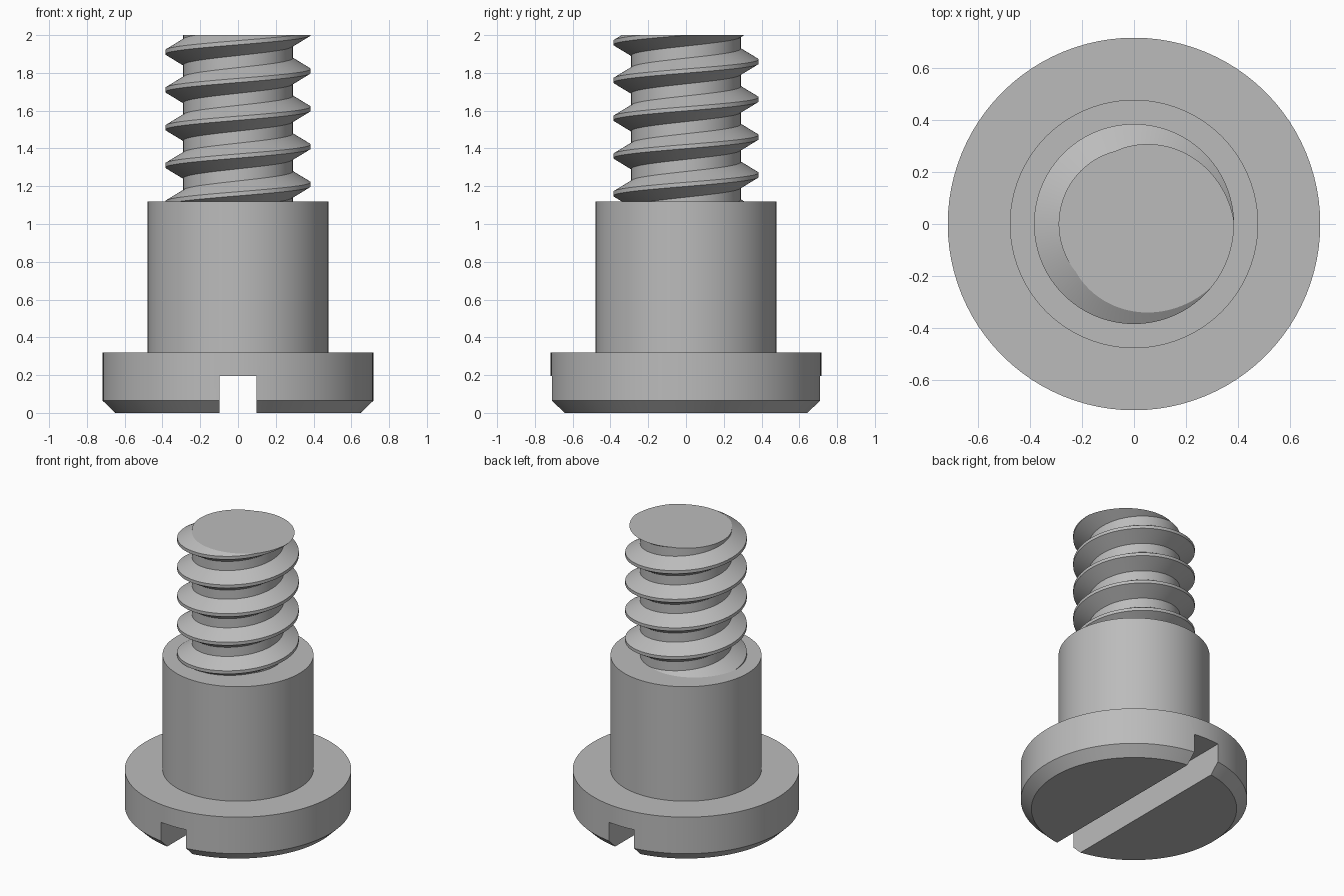
import bpy, bmesh
from math import sin, cos, pi, radians

cube = bpy.data.objects.get("Cube")
if cube:
    bpy.data.objects.remove(cube)

steel = bpy.data.materials.new("grey steel")
steel.use_nodes = True
GREY = (0.5, 0.5, 0.5, 1)
steel.diffuse_color = GREY
steel.node_tree.nodes["Principled BSDF"].inputs["Base Color"].default_value = GREY

SIDES = 96
SHANK_TOP, TOP = 1.12, 2.0


def make_object(name, bm):
    bmesh.ops.recalc_face_normals(bm, faces=bm.faces)
    mesh = bpy.data.meshes.new(name)
    bm.to_mesh(mesh)
    bm.free()
    mesh.materials.append(steel)
    obj = bpy.data.objects.new(name, mesh)
    bpy.context.collection.objects.link(obj)
    return obj


def smooth(obj):
    bpy.ops.object.select_all(action='DESELECT')
    obj.select_set(True)
    bpy.context.view_layer.objects.active = obj
    bpy.ops.object.shade_smooth_by_angle(angle=radians(25))


# Head with chamfered rim, and plain shank, turned from one profile
profile = [(0.65, 0), (0.717, 0.065), (0.717, 0.32), (0.478, 0.32), (0.478, SHANK_TOP)]
bm = bmesh.new()
rings = [[bm.verts.new((r * cos(2 * pi * i / SIDES), r * sin(2 * pi * i / SIDES), z))
          for i in range(SIDES)] for r, z in profile]
for low, high in zip(rings, rings[1:]):
    for i in range(SIDES):
        k = (i + 1) % SIDES
        bm.faces.new((low[i], low[k], high[k], high[i]))
bm.faces.new(rings[0])
bm.faces.new(rings[-1])
body = make_object("head_and_shank", bm)

# Driver slot across the underside, running front to back
bm = bmesh.new()
bmesh.ops.create_cube(bm, size=1)
bmesh.ops.scale(bm, vec=(0.194, 2, 0.39), verts=bm.verts)
cutter = make_object("slot_cutter", bm)
cut = body.modifiers.new("slot", 'BOOLEAN')
cut.operation, cut.solver, cut.object = 'DIFFERENCE', 'EXACT', cutter
bpy.context.view_layer.objects.active = body
bpy.ops.object.modifier_apply(modifier=cut.name)
bpy.data.objects.remove(cutter)
smooth(body)

# Right-handed thread: one pitch of profile swept along a helix
PITCH, CREST, ROOT = 0.2, 0.385, 0.29
section = [(CREST, -0.011), (CREST, 0.011), (ROOT, 0.068), (ROOT, PITCH - 0.068)]
TURNS = 8
START = 0.61
bm = bmesh.new()
strands = []
for r, dz in section:
    strands.append([bm.verts.new((r * cos(2 * pi * i / SIDES), r * sin(2 * pi * i / SIDES),
                                  START + dz + PITCH * i / SIDES))
                    for i in range(SIDES * (TURNS + 1))])
# The strand after the last is the first one, a full turn further on
strands.append(strands[0][SIDES:])
for a, b in zip(strands, strands[1:]):
    for i in range(SIDES * TURNS - 1):
        bm.faces.new((a[i], a[i + 1], b[i + 1], b[i]))

# Trim both ends flat and close them
for z, direction in ((SHANK_TOP - 0.01, -1), (TOP, 1)):
    geom = bm.verts[:] + bm.edges[:] + bm.faces[:]
    result = bmesh.ops.bisect_plane(bm, geom=geom, plane_co=(0, 0, z),
                                    plane_no=(0, 0, direction), clear_outer=True)
    rim = [e for e in result["geom_cut"] if isinstance(e, bmesh.types.BMEdge)]
    bmesh.ops.holes_fill(bm, edges=rim, sides=0)
thread = make_object("thread", bm)
smooth(thread)
